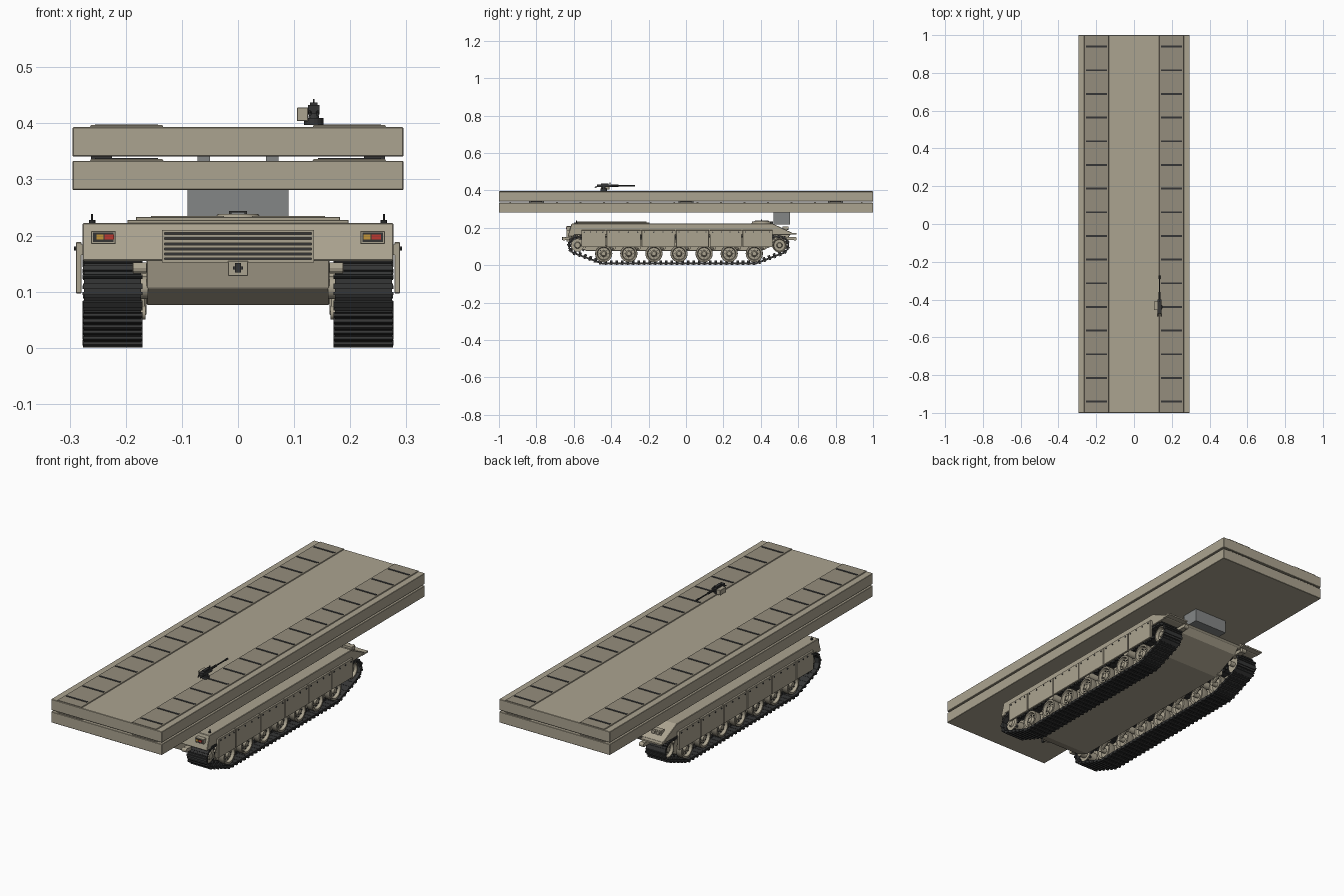
import bpy, bmesh
from math import sin, cos, pi, atan2, asin, hypot
from mathutils import Matrix, Vector

if "Cube" in bpy.data.objects:
    bpy.data.objects.remove(bpy.data.objects["Cube"])


def material(name, rgb):
    m = bpy.data.materials.new(name)
    m.diffuse_color = (*rgb, 1)
    m.use_nodes = True
    m.node_tree.nodes["Principled BSDF"].inputs["Base Color"].default_value = m.diffuse_color
    return m


TAN = material("tan_paint", (0.41, 0.37, 0.28))
TREAD = material("worn_tread", (0.30, 0.27, 0.205))
DARK = material("dark_metal", (0.035, 0.036, 0.036))
GREY = material("steel_grey", (0.23, 0.24, 0.24))
RED = material("red_lens", (0.5, 0.04, 0.03))
AMBER = material("amber_lens", (0.55, 0.3, 0.04))


def finish(bm, name, mat, bevel=0, smooth=False):
    bmesh.ops.recalc_face_normals(bm, faces=bm.faces)
    me = bpy.data.meshes.new(name)
    bm.to_mesh(me)
    bm.free()
    ob = bpy.data.objects.new(name, me)
    bpy.context.collection.objects.link(ob)
    me.materials.append(mat)
    if bevel:
        mod = ob.modifiers.new("bevel", 'BEVEL')
        mod.width, mod.segments = bevel, 1
    if smooth:
        bpy.ops.object.select_all(action='DESELECT')
        ob.select_set(True)
        bpy.context.view_layer.objects.active = ob
        bpy.ops.object.shade_smooth_by_angle(angle=0.6)
    return ob


def add_box(bm, x0, x1, y0, y1, z0, z1, frame=Matrix()):
    m = frame @ Matrix.Translation(((x0+x1)/2, (y0+y1)/2, (z0+z1)/2))
    bmesh.ops.create_cube(bm, size=1, matrix=m @ Matrix.Diagonal((x1-x0, y1-y0, z1-z0, 1)))


def add_cyl(bm, p, q, r, r2=None, n=16):
    p, q = Vector(p), Vector(q)
    rot = (q-p).to_track_quat('Z', 'Y').to_matrix().to_4x4()
    bmesh.ops.create_cone(bm, cap_ends=True, segments=n, radius1=r, radius2=r if r2 is None else r2,
                          depth=(q-p).length, matrix=Matrix.Translation((p+q)/2) @ rot)


def boxes(name, mat, items, bevel=0):
    bm = bmesh.new()
    for b in items:
        add_box(bm, *b)
    return finish(bm, name, mat, bevel)


def prism(name, mat, profile, x0, x1, bevel=0):
    bm = bmesh.new()
    f = bm.faces.new([bm.verts.new((x0, y, z)) for y, z in profile])
    r = bmesh.ops.extrude_face_region(bm, geom=[f])
    bmesh.ops.translate(bm, vec=(x1-x0, 0, 0), verts=[v for v in r['geom'] if isinstance(v, bmesh.types.BMVert)])
    return finish(bm, name, mat, bevel)


def both(x0, x1, *rest):
    return [(x0, x1, *rest), (-x1, -x0, *rest)]


def lathe(name, mat, profile, s, y, z, n=28):
    # revolve (x, radius) points about the axle
    bm = bmesh.new()
    vs = [bm.verts.new((s*x, y, z+r)) for x, r in profile]
    es = [bm.edges.new(e) for e in zip(vs, vs[1:])]
    bmesh.ops.spin(bm, geom=vs+es, cent=(0, y, z), axis=(1, 0, 0), angle=2*pi, steps=n, use_duplicate=False)
    bmesh.ops.remove_doubles(bm, verts=bm.verts, dist=1e-5)
    return finish(bm, name, mat, smooth=True)


# hull: upper sponson body and lower tub
prism("upper_hull", TAN, [(-.632, .155), (-.612, .222), (.465, .222), (.57, .172), (.56, .163),
                          (-.6, .163), (-.6, .155)], -.277, .277, .002)
prism("lower_hull", TAN, [(-.615, .165), (-.6, .105), (-.53, .076), (.40, .076), (.535, .135), (.56, .165)],
      -.163, .163, .002)
boxes("engine_deck", TAN, [(-.197, .197, -.60, -.195, .22, .228), (-.182, .182, -.585, -.21, .226, .233)], .001)
boxes("deck_louvres", TREAD, [(x-.065, x+.065, -.56+i*.035, -.54+i*.035, .232, .2345)
                              for i in range(9) for x in (-.09, .09)])

# driver hatch and periscopes
bm = bmesh.new()
add_cyl(bm, (0, .405, .22), (0, .405, .233), .055, .052, 24)
add_cyl(bm, (0, .405, .233), (0, .405, .238), .04, .036, 24)
finish(bm, "driver_hatch", TAN, smooth=True)
boxes("hatch_handle", DARK, [(-.016, .016, .40, .405, .241, .244), (-.016, -.012, .40, .405, .236, .243),
                             (.012, .016, .40, .405, .236, .243)])
boxes("periscopes", DARK, [(x-.012, x+.012, .452, .464, .22, .234) for x in (-.035, 0, .035)])

# rear grille with slats
boxes("grille_frame", TAN, [(-.135, .135, -.638, -.60, .205, .21), (-.135, .135, -.638, -.60, .152, .157),
                            *both(.131, .135, -.638, -.60, .152, .21)])
boxes("grille_slats", TAN, [(-.132, .132, -.636, -.612, .160+i*.009, .1655+i*.009) for i in range(5)])
boxes("grille_back", DARK, [(-.132, .132, -.6325, -.61, .156, .206)])

# rear lamps
boxes("lamp_housing", TAN, both(.218, .262, -.637, -.61, .185, .208), .001)
boxes("lamp_recess", DARK, both(.222, .258, -.6385, -.63, .188, .205))
boxes("red_lamps", RED, [(.238, .255, -.641, -.635, .193, .202), (-.238, -.221, -.641, -.635, .193, .202)])
boxes("amber_lamps", AMBER, [(.224, .236, -.641, -.635, .193, .202), (-.252, -.240, -.641, -.635, .193, .202)])

# tow gear, headlights and corner posts
boxes("tow_hitch_plate", TAN, [(-.018, .018, -.64, -.60, .128, .155)], .001)
boxes("tow_hitch", DARK, [(-.005, .005, -.662, -.638, .134, .151), (-.009, .009, -.65, -.638, .139, .145)])
for s in (-1, 1):
    bm = bmesh.new()
    for y, d in ((-.63, -1), (.56, 1)):
        add_box(bm, *sorted((s*.162, s*.188)), *sorted((y-d*.05, y+d*.015)), .134, .150)
        add_cyl(bm, (s*.163, y+d*.022, .142), (s*.187, y+d*.022, .142), .01, n=12)
    finish(bm, "tow_shackle", TAN)
    bm = bmesh.new()
    add_cyl(bm, (s*.26, -.585, .22), (s*.26, -.585, .228), .006, n=10)
    add_cyl(bm, (s*.26, -.585, .226), (s*.26, -.585, .238), .002, n=8)
    finish(bm, "antenna_base", DARK)
    bm = bmesh.new()
    add_box(bm, *sorted((s*.195, s*.245)), .515, .54, .18, .208)
    for x in (.208, .232):
        add_cyl(bm, (s*x, .535, .198), (s*x, .548, .198), .009, n=14)
    finish(bm, "headlight_cluster", TAN)
    boxes("front_mudguard", TAN, [(*sorted((s*.17, s*.28)), .545, .59, .165, .172)])

# running gear
WHEEL_Y = [-.44 + i*.1342 for i in range(7)]
GROUND = .062
CIRCLES = [(-.44, GROUND, .052), (.365, GROUND, .052), (.5, .107, .046), (-.58, .107, .046)]


def track_path(count):
    phis = []
    for (y1, z1, r1), (y2, z2, r2) in zip(CIRCLES, CIRCLES[1:]+CIRCLES[:1]):
        phis.append(atan2(z2-z1, y2-y1) - pi/2 + asin((r1-r2)/hypot(y2-y1, z2-z1)))
    pts = []
    for i, (y, z, r) in enumerate(CIRCLES):
        a, b = phis[i-1], phis[i]
        b = a + (b-a) % (2*pi)
        pts += [Vector((0, y+r*cos(a+(b-a)*k/24), z+r*sin(a+(b-a)*k/24))) for k in range(25)]
    pts.append(pts[0])
    total = sum((q-p).length for p, q in zip(pts, pts[1:]))
    step, want, run = total/count, 0, 0
    for p, q in zip(pts, pts[1:]):
        d = (q-p).length
        while d > 0 and want < count and want*step <= run+d:
            yield p.lerp(q, (want*step-run)/d), (q-p).normalized(), step
            want += 1
        run += d


for s in (-1, 1):
    # track shoes with grousers, pins and guide teeth
    bm = bmesh.new()
    for p, t, step in track_path(84):
        f = Matrix.Translation(p+Vector((s*.2235, 0, 0))) @ Matrix.Rotation(atan2(t.z, t.y), 4, 'X')
        h = step/2
        add_box(bm, -.051, .051, -h*.95, h*.8, -.005, .005, f)
        add_box(bm, -.053, .053, -h*.35, h*.35, -.010, -.004, f)
        add_box(bm, -.0535, .0535, h*.72, h*1.05, -.004, .004, f)
        add_box(bm, -.005, .005, -h*.5, h*.5, .004, .016, f)
    finish(bm, "track", DARK)
    # paired road wheels with dished discs
    for y in WHEEL_Y:
        lathe("road_wheel", TAN, [(.262, 0), (.262, .011), (.257, .014), (.252, .017), (.250, .032), (.264, .036),
              (.264, .039), (.232, .039), (.232, .014), (.216, .014), (.216, .039), (.184, .039), (.184, .035),
              (.196, .03), (.194, .012), (.165, .012), (.165, 0)], s, y, GROUND)
        for a, b in ((.233, .2635), (.1845, .215)):
            lathe("wheel_tyre", TREAD, [(a, .038), (a, .045), (a+.003, .046), (b-.003, .046), (b, .045), (b, .038)],
                  s, y, GROUND)
    bm = bmesh.new()
    for y in WHEEL_Y:
        for k in range(8):
            c = Vector((s*.25, y+.024*cos(k*pi/4), GROUND+.024*sin(k*pi/4)))
            add_cyl(bm, c, c+Vector((s*.006, 0, 0)), .0025, n=6)
    finish(bm, "wheel_bolts", DARK)
    bm = bmesh.new()
    for y in WHEEL_Y:
        add_cyl(bm, (s*.172, y, GROUND), (s*.172, y+.05, .095), .009, n=10)
        add_cyl(bm, (s*.155, y+.05, .095), (s*.178, y+.05, .095), .014, n=14)
    finish(bm, "suspension_arms", TAN)
    # toothed drive sprocket, idler and return rollers
    lathe("front_idler", TAN, [(.258, 0), (.258, .012), (.246, .016), (.246, .03), (.26, .034), (.26, .039), (.232, .039),
          (.232, .014), (.216, .014), (.216, .039), (.186, .039), (.186, .012), (.16, .012), (.16, 0)], s, .5, .107)
    lathe("drive_sprocket", TAN, [(.262, 0), (.262, .014), (.254, .018), (.254, .034), (.244, .034), (.244, .022),
          (.20, .022), (.20, .034), (.19, .034), (.19, .02), (.16, .02), (.16, 0)], s, -.58, .107)
    bm = bmesh.new()
    for k in range(11):
        f = Matrix.Translation((0, -.58, .107)) @ Matrix.Rotation(k*2*pi/11, 4, 'X')
        for x in (.191, .245):
            add_box(bm, *sorted((s*x, s*(x+.008))), -.005, .005, .03, .046, f)
    finish(bm, "sprocket_teeth", DARK)
    for y in (-.3, -.04, .24):
        lathe("return_roller", TAN, [(.25, 0), (.25, .018), (.19, .018), (.19, .008), (.16, .008)], s, y, .128, 16)
    # side skirt panels, rail and bolts
    cuts = [-.562, -.427, -.24, -.055, .125, .30, .465]
    boxes("side_skirt", TAN, [(*sorted((s*.279, s*.289)), a+.0025, b-.0025, .097, .188)
                              for a, b in zip(cuts, cuts[1:])], .001)
    boxes("skirt_rail", TAN, [(*sorted((s*.27, s*.281)), -.56, .463, .165, .184)])
    bm = bmesh.new()
    for a, b in zip(cuts, cuts[1:]):
        for k in range(4):
            y = a+.018+(b-a-.036)*k/3
            add_cyl(bm, (s*.288, y, .177), (s*.292, y, .177), .0035, n=8)
    finish(bm, "skirt_bolts", DARK)

# folded bridge: two stacked spans with treadways and cross ribs
for name, z in (("lower", .281), ("upper", .341)):
    boxes(name+"_bridge_span", TAN, [(-.295, .295, -1, 1, z, z+.052)], .0015)
    for s in (-1, 1):
        bm = bmesh.new()
        add_box(bm, *sorted((s*.132, s*.265)), -.998, .998, z+.05, z+.0555)
        for v in bm.verts:
            if v.co.z > z+.053:
                v.co.x += .003 if v.co.x < s*.2 else -.003
        finish(bm, name+"_treadway", TREAD)
        boxes(name+"_tread_ribs", DARK, [(*sorted((s*.143, s*.255)), y-.005, y+.005, z+.053, z+.0572)
                                         for y in [-.94+i*.1253 for i in range(16)]])
boxes("span_spacers", GREY, [b for y in (-.8, 0, .8) for b in both(.05, .072, y-.04, y+.04, .332, .342)])
boxes("span_pads", DARK, [b for y in (-.8, 0, .8) for b in both(.225, .262, y-.03, y+.03, .332, .342)])
boxes("launch_support", GREY, [(-.09, .09, .468, .555, .218, .2815)])

# machine gun on its pedestal
bm = bmesh.new()
add_cyl(bm, (.135, -.44, .397), (.135, -.44, .409), .017, n=16)
add_cyl(bm, (.135, -.44, .408), (.135, -.44, .422), .010, .007, n=12)
add_box(bm, .125, .145, -.475, -.40, .417, .433)
add_box(bm, .128, .142, -.455, -.415, .431, .437)
add_cyl(bm, (.135, -.40, .425), (.135, -.36, .425), .0055, n=10)
add_cyl(bm, (.135, -.37, .425), (.135, -.275, .425), .0032, n=10)
add_cyl(bm, (.135, -.29, .425), (.135, -.272, .425), .0045, n=10)
add_box(bm, .1335, .1365, -.41, -.405, .435, .443)
for x in (.128, .142):
    add_cyl(bm, (x, -.475, .42), (x, -.488, .416), .003, n=8)
finish(bm, "machine_gun", DARK)
boxes("ammunition_box", TAN, [(.105, .125, -.455, -.41, .404, .428)], .001)
